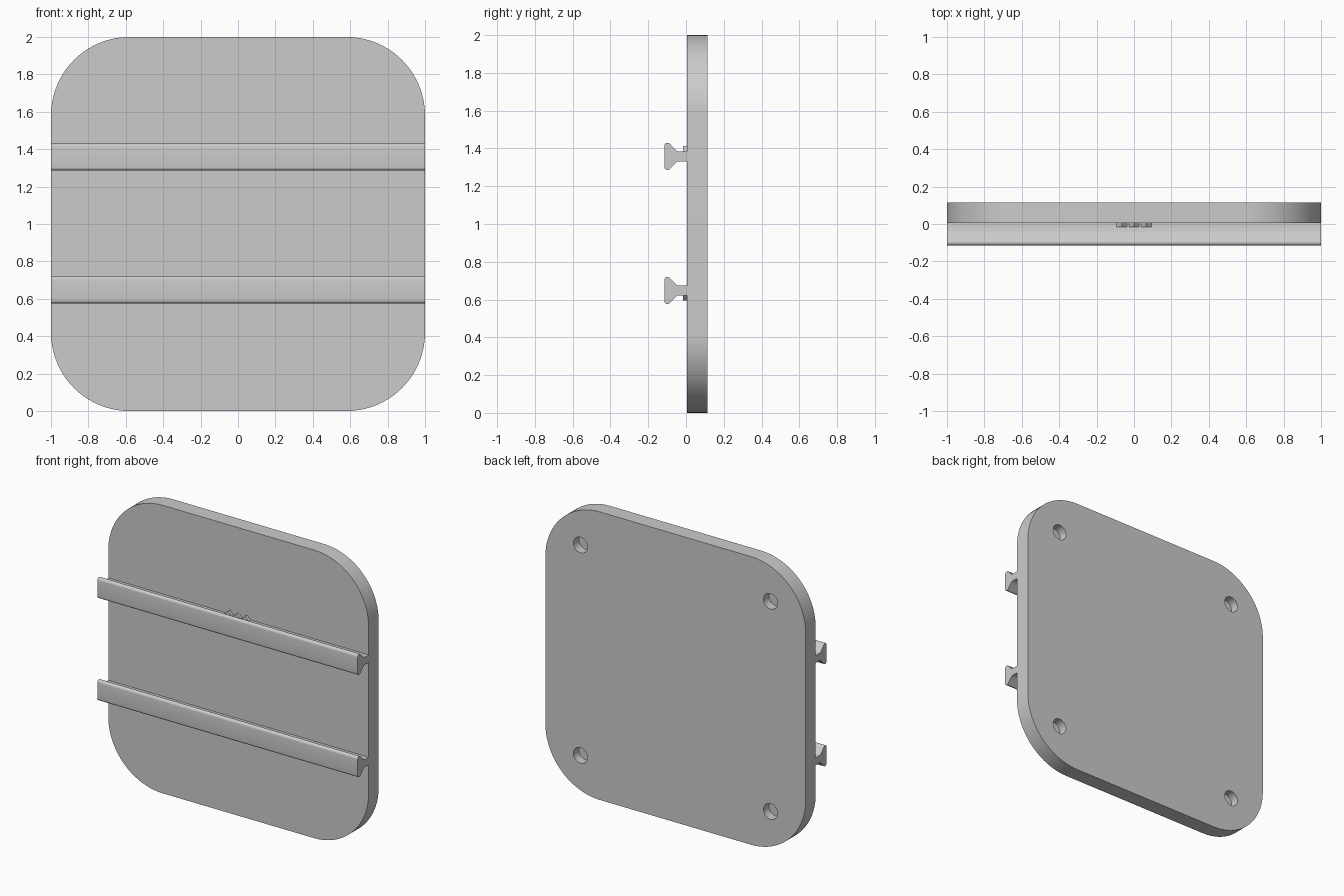
import bpy, bmesh, math
from mathutils import Vector

cube = bpy.data.objects.get("Cube")
if cube:
    bpy.data.objects.remove(cube, do_unlink=True)

grey = bpy.data.materials.new("plain grey")
grey.use_nodes = True
colour = (0.6, 0.6, 0.6, 1)
grey.diffuse_color = colour
grey.node_tree.nodes["Principled BSDF"].inputs["Base Color"].default_value = colour

FRONT, BACK = 0.005, 0.115      # plate faces along y
RADIUS = 0.42                   # plate corner radius
WEB = 0.026                     # half height of a rail's web


def arc(cx, cy, r, start, end, steps):
    """Points on an arc, angles in degrees."""
    angles = [math.radians(start + (end - start) * i / steps) for i in range(steps + 1)]
    return [(cx + r * math.cos(a), cy + r * math.sin(a)) for a in angles]


def prism(name, points, sweep):
    """Extrude a closed outline along a vector."""
    bm = bmesh.new()
    face = bm.faces.new([bm.verts.new(p) for p in points])
    result = bmesh.ops.extrude_face_region(bm, geom=[face])
    moved = [v for v in result["geom"] if isinstance(v, bmesh.types.BMVert)]
    bmesh.ops.translate(bm, verts=moved, vec=Vector(sweep))
    bmesh.ops.recalc_face_normals(bm, faces=bm.faces)
    mesh = bpy.data.meshes.new(name)
    bm.to_mesh(mesh)
    bm.free()
    mesh.materials.append(grey)
    obj = bpy.data.objects.new(name, mesh)
    bpy.context.collection.objects.link(obj)
    return obj


def activate(obj):
    bpy.ops.object.select_all(action="DESELECT")
    obj.select_set(True)
    bpy.context.view_layer.objects.active = obj


def smooth(obj):
    activate(obj)
    bpy.ops.object.shade_smooth_by_angle(angle=math.radians(25))


# Rounded square plate
outline = []
inner = 1 - RADIUS
for i, (sx, sz) in enumerate([(1, 1), (-1, 1), (-1, -1), (1, -1)]):
    outline += arc(sx * inner, 1 + sz * inner, RADIUS, i * 90, i * 90 + 90, 20)
plate = prism("plate", [(x, FRONT, z) for x, z in outline], (0, BACK - FRONT, 0))

# Blind mounting holes in the back
for sx in (-1, 1):
    for sz in (-1, 1):
        circle = arc(sx * 0.73, 1 + sz * 0.73, 0.054, 0, 360, 32)[:-1]
        cutter = prism("hole_cutter", [(x, BACK - 0.06, z) for x, z in circle], (0, 0.1, 0))
        cutter.hide_render = True
        activate(plate)
        cut = plate.modifiers.new("hole", "BOOLEAN")
        cut.operation = "DIFFERENCE"
        cut.solver = "EXACT"
        cut.object = cutter
        bpy.ops.object.modifier_apply(modifier=cut.name)
        bpy.data.objects.remove(cutter, do_unlink=True)
smooth(plate)

# Flared rails, each profile mirrored about its own centre line
upper = [(FRONT + 0.002, WEB), (-0.042, WEB), (-0.049, 0.029)]
upper += arc(-0.098, 0.055, 0.017, 48, 180, 8)
profile = upper + [(y, -z) for y, z in reversed(upper)]

for name, height, side in [("upper", 1.358, 1), ("lower", 0.648, -1)]:
    rail = prism(name + "_rail", [(-1, y, height + z) for y, z in profile], (2, 0, 0))
    smooth(rail)
    # Small triangular teeth on the outer side of the web
    for i in (-1, 0, 1):
        x = i * 0.065
        base = height + side * (WEB - 0.002)
        tip = height + side * (WEB + 0.028)
        prism(name + "_tooth", [(x - 0.03, -0.016, base), (x + 0.03, -0.016, base),
                                (x, -0.016, tip)], (0, 0.022, 0))
